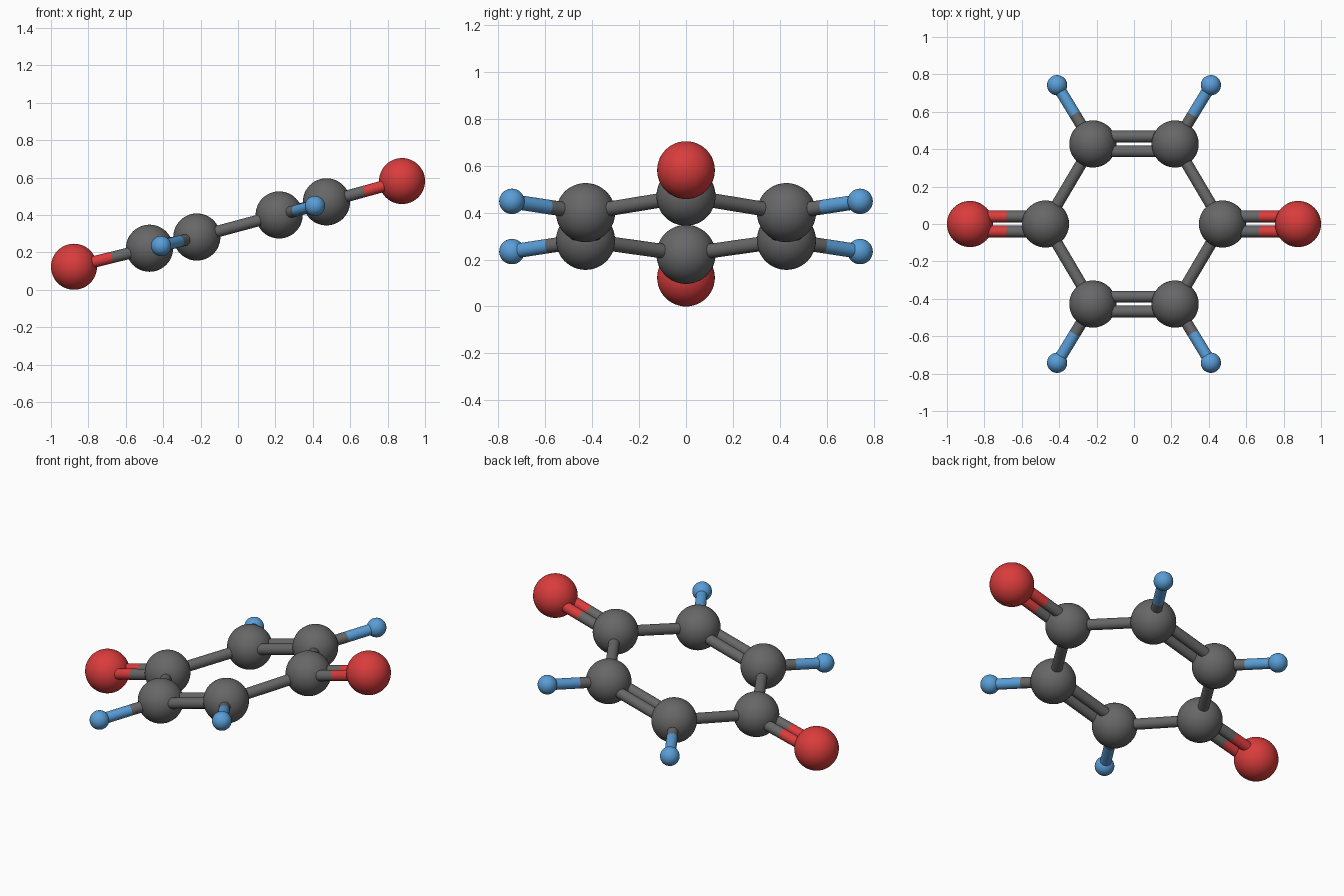
import bpy
import math
from mathutils import Vector

if "Cube" in bpy.data.objects:
    bpy.data.objects.remove(bpy.data.objects["Cube"])


def material(name, rgb):
    m = bpy.data.materials.new(name)
    m.diffuse_color = (*rgb, 1)
    m.use_nodes = True
    m.node_tree.nodes["Principled BSDF"].inputs["Base Color"].default_value = m.diffuse_color
    return m


GREY = material("grey", (0.135, 0.135, 0.135))
RED = material("red", (0.70, 0.045, 0.045))
BLUE = material("blue", (0.10, 0.34, 0.68))


def finish(name, mat):
    o = bpy.context.object
    o.name = name
    o.data.materials.append(mat)
    bpy.ops.object.shade_smooth_by_angle(angle=math.radians(40))


def ball(name, p, r, mat):
    bpy.ops.mesh.primitive_uv_sphere_add(segments=48, ring_count=24, radius=r, location=p)
    finish(name, mat)


def rod(name, a, b, mat, r=0.031):
    d = b - a
    bpy.ops.mesh.primitive_cylinder_add(vertices=24, radius=r, depth=d.length, location=(a + b) / 2)
    bpy.context.object.rotation_euler = d.to_track_quat('Z', 'Y').to_euler()
    finish(name, mat)


def bond(name, a, b, mat_a, mat_b, double=False):
    # each half takes the colour of its own atom; double bonds lie side by side in y
    for dy in ((-0.04, 0.04) if double else (0,)):
        s = Vector((0, dy, 0))
        mid = (a + b) / 2 + s
        if mat_a is mat_b:
            rod(name, a + s, b + s, mat_a)
        else:
            rod(name + "_inner", a + s, mid, mat_a)
            rod(name + "_outer", mid, b + s, mat_b)


# the ring is tilted: z rises towards +x
end_c, side_c = {}, {}
for sx in (-1, 1):
    # ring ends with double-bonded red atoms
    c = end_c[sx] = Vector((sx * 0.473, 0, 0.346 + sx * 0.124))
    o = Vector((sx * 0.877, 0, 0.352 + sx * 0.229))
    ball("end_carbon", c, 0.126, GREY)
    ball("oxygen", o, 0.123, RED)
    bond("oxygen_bond", c, o, GREY, RED, True)
    # ring sides with small blue atoms
    for sy in (-1, 1):
        c2 = side_c[sx, sy] = Vector((sx * 0.220, sy * 0.428, 0.341 + sx * 0.059))
        h = Vector((sx * 0.411, sy * 0.742, 0.341 + sx * 0.107))
        ball("side_carbon", c2, 0.126, GREY)
        ball("hydrogen", h, 0.054, BLUE)
        bond("hydrogen_bond", c2, h, GREY, BLUE)
        bond("ring_bond", c, c2, GREY, GREY)

# double bonds along the ring sides
for sy in (-1, 1):
    bond("ring_double_bond", side_c[-1, sy], side_c[1, sy], GREY, GREY, True)
